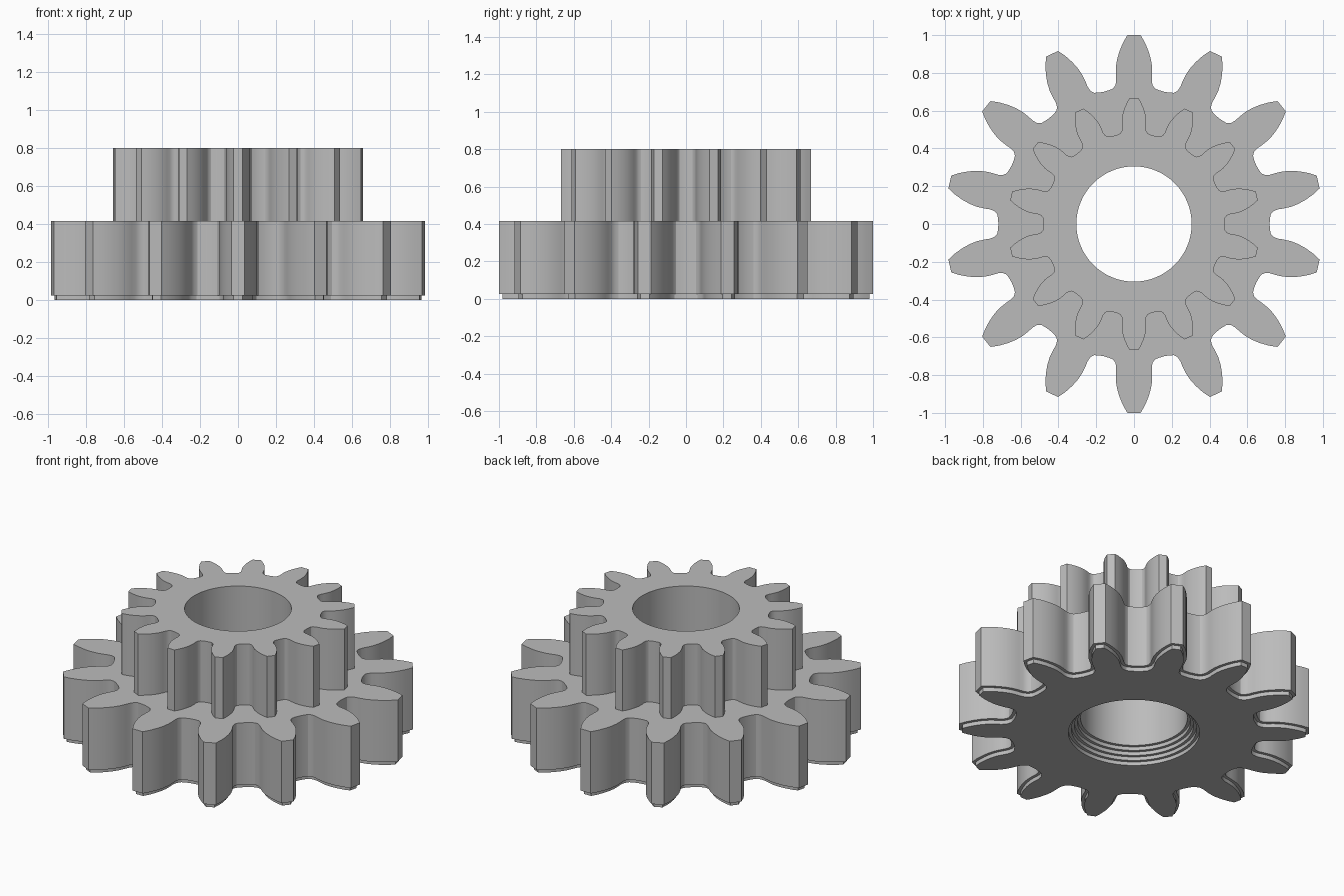
import bpy, bmesh
from math import sin, cos, atan2, pi, radians
from mathutils import Vector

cube = bpy.data.objects.get("Cube")
if cube:
    bpy.data.objects.remove(cube)

TEETH = 14
SMALL_SCALE = 0.667
LEDGE_Z, TOP_Z = 0.415, 0.8
BORE = 0.305
FOOT_Z, FOOT_INSET = 0.025, 0.018

grey = bpy.data.materials.new("grey_plastic")
grey.use_nodes = True
colour = (0.5, 0.5, 0.5, 1)
grey.diffuse_color = colour
grey.node_tree.nodes["Principled BSDF"].inputs["Base Color"].default_value = colour

# Half tooth: (half width, distance along the tooth axis), tip to root
HALF_TOOTH = [(0.035, 1.0), (0.058, 0.96), (0.077, 0.915), (0.09, 0.87),
              (0.096, 0.83), (0.096, 0.79), (0.094, 0.76), (0.098, 0.735),
              (0.11, 0.718), (0.13, 0.709)]


def gear_outline():
    """Counter-clockwise tooth outline, starting from the tooth at +y."""
    root = 0.718
    tooth = [(w, y) for w, y in reversed(HALF_TOOTH)] + [(0, 1.0)]
    tooth += [(-w, y) for w, y in HALF_TOOTH]
    gap = pi / TEETH
    tooth.append((-root * sin(gap), root * cos(gap)))
    points = []
    for i in range(TEETH):
        a = 2 * pi * i / TEETH
        points += [Vector((x * cos(a) - y * sin(a), x * sin(a) + y * cos(a)))
                   for x, y in tooth]
    return points


def inset(points, amount):
    """Offset a counter-clockwise outline inward with mitred corners."""
    result = []
    for i, p in enumerate(points):
        before = (p - points[i - 1]).normalized()
        after = (points[(i + 1) % len(points)] - p).normalized()
        n1, n2 = Vector((-before.y, before.x)), Vector((-after.y, after.x))
        result.append(p + (n1 + n2) * amount / (1 + n1.dot(n2)))
    return result


def circle(points, radius):
    return [p.normalized() * radius for p in points]


outline = gear_outline()
small = [p * SMALL_SCALE for p in outline]
foot = inset(outline, FOOT_INSET)

# Outside sections, from the stepped foot up to the small gear
sections = [(foot, 0), (foot, FOOT_Z), (outline, FOOT_Z), (outline, LEDGE_Z),
            (small, LEDGE_Z), (small, TOP_Z)]

# Bore sections, from the top down through the stepped widening
sections.append((circle(outline, BORE), TOP_Z))
STEPS = 4
for k in range(STEPS, 0, -1):
    z = k * 0.023
    sections.append((circle(outline, BORE + (STEPS - k) * 0.0175), z))
    sections.append((circle(outline, BORE + (STEPS - k + 1) * 0.0175), z))
sections.append((circle(outline, BORE + STEPS * 0.0175), 0))

# Loft all sections into one closed body
bm = bmesh.new()
rings = [[bm.verts.new((p.x, p.y, z)) for p in loop] for loop, z in sections]
count = len(outline)
for i, ring in enumerate(rings):
    above = rings[(i + 1) % len(rings)]
    for j in range(count):
        k = (j + 1) % count
        bm.faces.new((ring[j], ring[k], above[k], above[j]))
bmesh.ops.recalc_face_normals(bm, faces=bm.faces)
mesh = bpy.data.meshes.new("double_gear")
bm.to_mesh(mesh)
bm.free()
mesh.materials.append(grey)
gear = bpy.data.objects.new("double_gear", mesh)
bpy.context.collection.objects.link(gear)

# Smooth flanks and bore, sharp rims and tooth tips
for o in bpy.context.selected_objects:
    o.select_set(False)
gear.select_set(True)
bpy.context.view_layer.objects.active = gear
bpy.ops.object.shade_smooth_by_angle(angle=radians(30))
